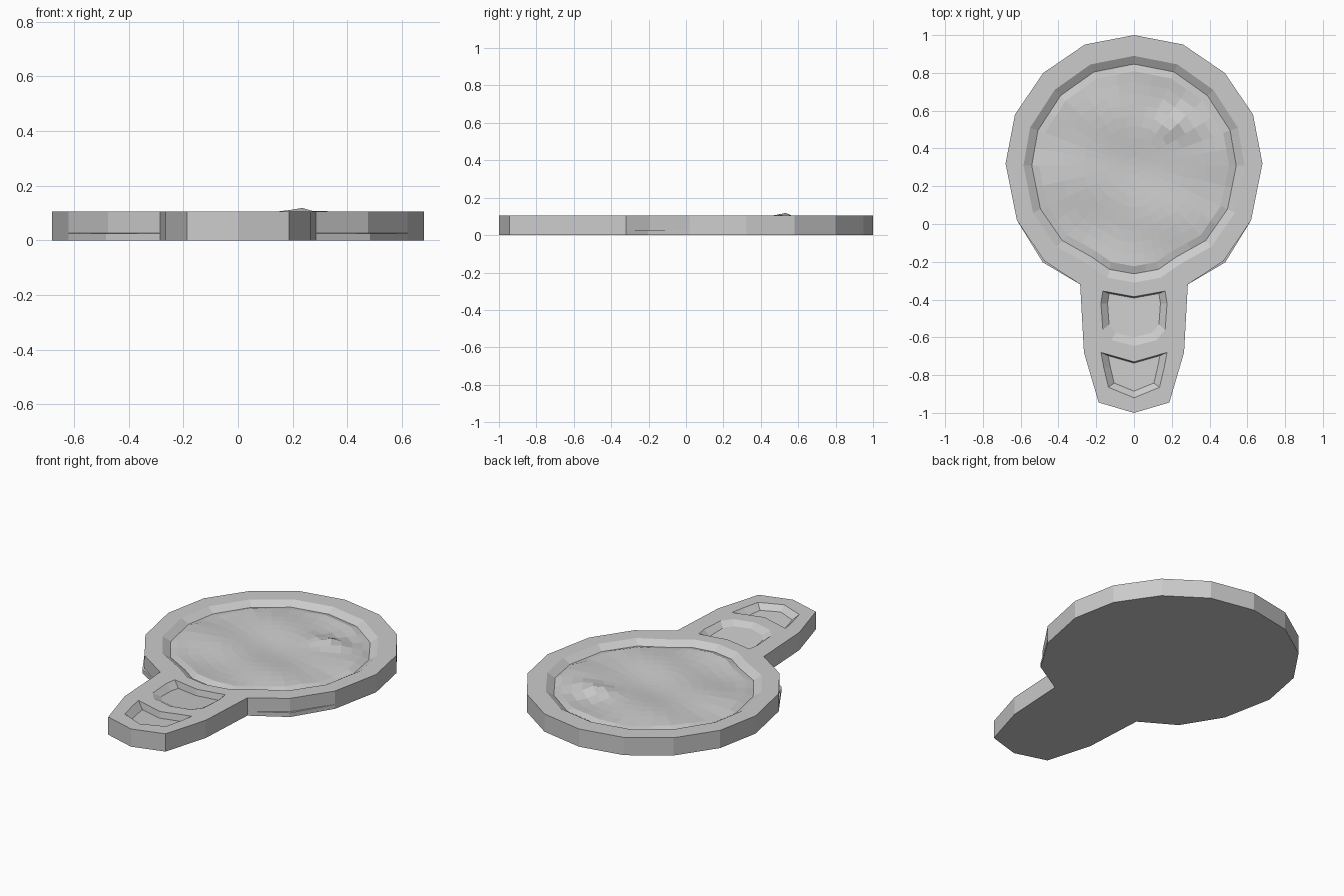
import bpy, bmesh, math

if "Cube" in bpy.data.objects:
    bpy.data.objects.remove(bpy.data.objects["Cube"])

TOP = 0.105

# half profiles (x >= 0), top to bottom, mirrored below
OUTLINE = [(0, 1), (.26, .95), (.48, .80), (.63, .58), (.68, .32), (.62, .02),
           (.475, -.195), (.285, -.32), (.265, -.68), (.187, -.945), (0, -1)]
BULB = [(0, .89), (.23, .845), (.42, .71), (.55, .51), (.585, .31), (.535, .06),
        (.41, -.12), (.24, -.215), (.14, -.285), (0, -.31)]
UPPER_PIT = [(0, -.385), (.165, -.355), (.175, -.42), (.165, -.56), (.12, -.615), (0, -.645)]
LOWER_PIT = [(0, -.73), (.175, -.68), (.16, -.76), (.135, -.865), (0, -.92)]


def mirrored(half):
    return half + [(-x, y) for x, y in reversed(half[1:-1])]


def split(pts, n):
    out = []
    for (ax, ay), (bx, by) in zip(pts, pts[1:] + pts[:1]):
        out += [(ax + (bx - ax) * i / n, ay + (by - ay) * i / n) for i in range(n)]
    return out


def bridge(bm, a, b):
    for i in range(len(a)):
        j = (i + 1) % len(a)
        bm.faces.new((a[i], a[j], b[j], b[i]))


def loop_edges(bm, vs):
    return [bm.edges.get((vs[i], vs[(i + 1) % len(vs)])) for i in range(len(vs))]


def recess(bm, pts, centre, rings, height):
    """Concentric rings shrinking to a centre; returns the rim edges."""
    cx, cy = centre
    rim = prev = [bm.verts.new((x, y, TOP)) for x, y in pts]
    for s in rings:
        ring = []
        for x, y in pts:
            px, py = cx + (x - cx) * s, cy + (y - cy) * s
            ring.append(bm.verts.new((px, py, height(px, py, s))))
        bridge(bm, prev, ring)
        prev = ring
    mid = bm.verts.new((cx, cy, height(cx, cy, 0)))
    for i in range(len(prev)):
        bm.faces.new((prev[i], prev[(i + 1) % len(prev)], mid))
    return loop_edges(bm, rim)


def wavy(x, y, s):
    # shallow hammered surface, with one raised mound
    if s > .9:
        return .078
    z = .088 + .006 * math.sin(15 * y + 2 * math.sin(3 * x)) + .004 * math.sin(9 * x - 6 * y)
    mound = math.exp(-((x - .24) / .12) ** 2 - ((y - .52) / .06) ** 2)
    return z + mound * (.12 - z)


bm = bmesh.new()

# outer wall, with a slight lip low on the lower shoulders
outer = mirrored(OUTLINE)
levels = []
for z, lip in ((0, .008), (.025, .008), (.026, 0), (TOP, 0)):
    levels.append([bm.verts.new((x + math.copysign(lip, x) if y == -.195 else x,
                                 y - lip if y == -.195 else y, z)) for x, y in outer])
for a, b in zip(levels, levels[1:]):
    bridge(bm, a, b)
bm.faces.new(levels[0])
rim = loop_edges(bm, levels[-1])

# round recess and the two handle notches
rim += recess(bm, split(mirrored(BULB), 2), (0, .31),
              (.925, .86, .76, .66, .56, .46, .36, .26, .16, .08), wavy)
rim += recess(bm, mirrored(UPPER_PIT), (0, -.42), (.8, .45),
              lambda x, y, s: .072 - .08 * (y + .42))
rim += recess(bm, mirrored(LOWER_PIT), (0, -.76), (.78, .4),
              lambda x, y, s: .07 - .05 * (y + .76))

# flat top border around the recesses
bmesh.ops.triangle_fill(bm, edges=rim, use_beauty=True, normal=(0, 0, 1))
bmesh.ops.recalc_face_normals(bm, faces=bm.faces)

mesh = bpy.data.meshes.new("bulb_plate")
bm.to_mesh(mesh)
bm.free()
bpy.context.collection.objects.link(bpy.data.objects.new("bulb_plate", mesh))
